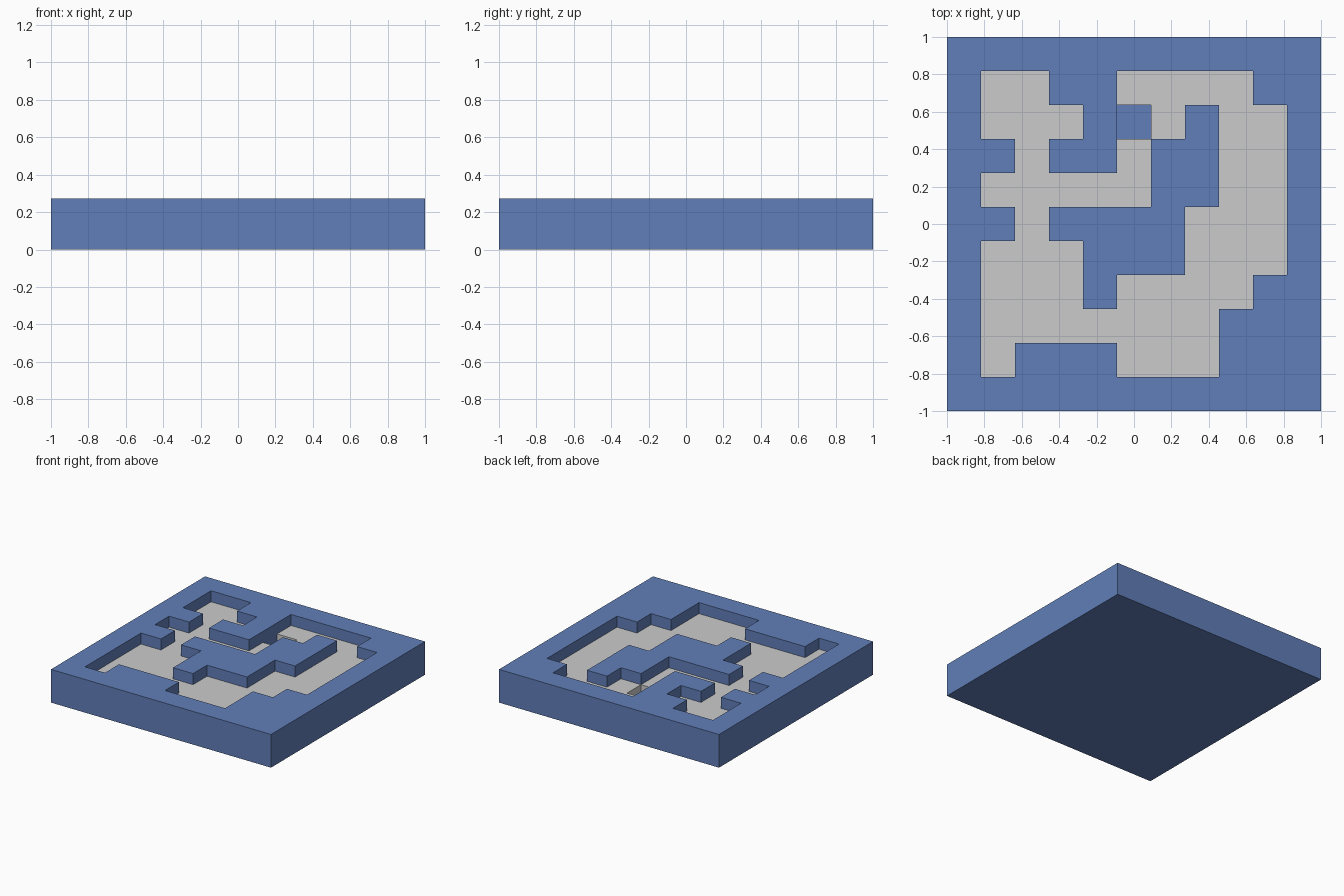
import bpy, bmesh

if "Cube" in bpy.data.objects:
    bpy.data.objects.remove(bpy.data.objects["Cube"])

# Layout seen from above: # raised wall, . floor tile, o open pit
PLAN = ["###########",
        "#..##....##",
        "#...#o.#..#",
        "##.##.##..#",
        "#.....##..#",
        "##.####...#",
        "#...###...#",
        "#...#....##",
        "#.......###",
        "#.####...##".replace("#.####...##", "#.###...###"),
        "###########"]
N = len(PLAN)
C = 2 / N
WALL, FLOOR, PIT = 1.5 * C, C, 0.5 * C


def terraced_solid(name, heights, base, color=None):
    """Closed stepped block: heights maps (row, col) to the top of that cell."""
    bm = bmesh.new()

    def face(*pts):
        bm.faces.new([bm.verts.new(p) for p in pts])

    for (r, c), h in heights.items():
        x0, x1 = -1 + c * C, -1 + (c + 1) * C
        y0, y1 = 1 - (r + 1) * C, 1 - r * C
        face((x0, y0, h), (x1, y0, h), (x1, y1, h), (x0, y1, h))
        face((x0, y1, base), (x1, y1, base), (x1, y0, base), (x0, y0, base))
        # Side walls down to each lower neighbour, one step at a time
        sides = [((r + 1, c), (x0, y0), (x1, y0)), ((r, c + 1), (x1, y0), (x1, y1)),
                 ((r - 1, c), (x1, y1), (x0, y1)), ((r, c - 1), (x0, y1), (x0, y0))]
        for nb, a, b in sides:
            low = heights.get(nb, base)
            steps = [low] + [z for z in (PIT, FLOOR) if low < z < h] + [h]
            if low < h:
                for z0, z1 in zip(steps, steps[1:]):
                    face((*a, z0), (*b, z0), (*b, z1), (*a, z1))
    bmesh.ops.remove_doubles(bm, verts=bm.verts, dist=1e-5)
    bmesh.ops.dissolve_limit(bm, angle_limit=0.01, verts=bm.verts, edges=bm.edges)
    me = bpy.data.meshes.new(name)
    bm.to_mesh(me)
    bm.free()
    ob = bpy.data.objects.new(name, me)
    bpy.context.collection.objects.link(ob)
    if color:
        mat = bpy.data.materials.new(name + "_blue")
        mat.diffuse_color = color
        mat.use_nodes = True
        mat.node_tree.nodes["Principled BSDF"].inputs["Base Color"].default_value = mat.diffuse_color
        me.materials.append(mat)
    return ob


cells = {(r, c): PLAN[r][c] for r in range(N) for c in range(N)}

# Blue tray: raised walls and islands over a thin base
terraced_solid("maze_tray", {k: WALL if v == "#" else PIT for k, v in cells.items()},
               0, (0.12, 0.21, 0.48, 1))

# Grey floor tiles filling the corridors, leaving the pit open
terraced_solid("maze_floor", {k: FLOOR for k, v in cells.items() if v == "."}, PIT)
